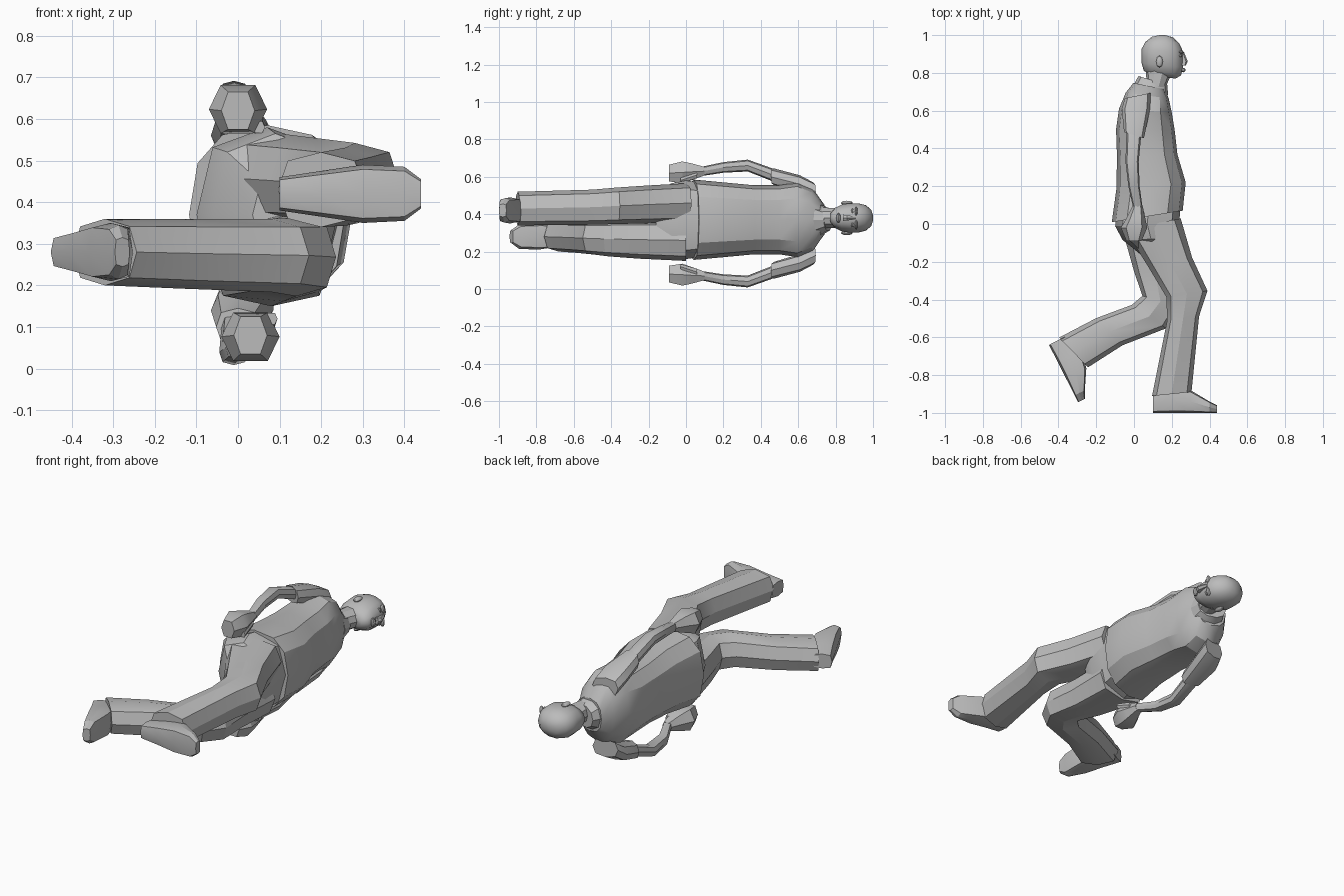
import bpy, bmesh
from math import sin, cos, pi
from mathutils import Vector

if "Cube" in bpy.data.objects:
    bpy.data.objects.remove(bpy.data.objects["Cube"])

# One plain grey for the whole figure
grey = bpy.data.materials.new("plain_grey")
grey.use_nodes = True
colour = (0.5, 0.5, 0.5, 1)
grey.diffuse_color = colour
grey.node_tree.nodes["Principled BSDF"].inputs["Base Color"].default_value = colour


def finish(name, bm, angle):
    """Turn a bmesh into a grey object whose sharp edges stay sharp."""
    bmesh.ops.recalc_face_normals(bm, faces=bm.faces)
    mesh = bpy.data.meshes.new(name)
    bm.to_mesh(mesh)
    bm.free()
    mesh.materials.append(grey)
    obj = bpy.data.objects.new(name, mesh)
    bpy.context.collection.objects.link(obj)
    bpy.ops.object.select_all(action="DESELECT")
    obj.select_set(True)
    bpy.context.view_layer.objects.active = obj
    bpy.ops.object.shade_smooth_by_angle(angle=angle)


def blend(values, amount):
    """Read a list of evenly spaced values at an amount from start to end."""
    place = amount * (len(values) - 1)
    first = int(place)
    last = min(first + 1, len(values) - 1)
    return values[first] + (values[last] - values[first]) * (place - first)


def power(value, exponent):
    return (1 if value > 0 else -1) * abs(value) ** exponent


def loft(name, path, heights, depths, widths, tilts, sides=8, boxy=.75, angle=.5):
    """Skin rounded rings along an x, y path; the other lists are blended."""
    bm = bmesh.new()
    rings = []
    for index, (x, y) in enumerate(path):
        amount = index / (len(path) - 1)
        tilt = blend(tilts, amount)
        centre = Vector((x, y, blend(heights, amount)))
        across = Vector((cos(tilt), sin(tilt), 0)) * blend(depths, amount) / 2
        side = Vector((0, 0, blend(widths, amount) / 2))
        ring = []
        for corner in range(sides):
            turn = 2 * pi * corner / sides
            ring.append(bm.verts.new(centre + across * power(cos(turn), boxy)
                                     + side * power(sin(turn), boxy)))
        rings.append(ring)
    for lower, upper in zip(rings, rings[1:]):
        for corner in range(sides):
            following = (corner + 1) % sides
            bm.faces.new((lower[corner], lower[following],
                          upper[following], upper[corner]))
    bm.faces.new(rings[0])
    bm.faces.new(rings[-1])
    finish(name, bm, angle)


def blob(name, place, size):
    """Add a small low-poly ellipsoid."""
    bm = bmesh.new()
    bmesh.ops.create_uvsphere(bm, u_segments=8, v_segments=6, radius=1)
    for vert in bm.verts:
        vert.co = Vector(place) + Vector(a * b for a, b in zip(vert.co, size))
    finish(name, bm, angle=.6)


# Shirt body, from the sloping hem up to the neck, and its collar
body_middle = [.37]
loft("shirt",
     path=[(.07, .04), (.09, .2), (.07, .36), (.06, .5), (.06, .6), (.07, .68), (.08, .73)],
     heights=body_middle,
     depths=[.38, .37, .32, .31, .28, .23, .17],
     widths=[.43, .4, .37, .37, .4, .33, .18],
     tilts=[.16, 0, -.2], sides=12, boxy=.8)
loft("collar", path=[(.09, .71), (.1, .76)], heights=body_middle,
     depths=[.19, .16], widths=[.18, .12], tilts=[-.3], sides=10, boxy=.9)

# Trouser seat, straight front leg and bent rear leg
loft("trouser_seat", path=[(.08, .1), (.07, 0), (.09, -.08), (.12, -.16)],
     heights=body_middle, depths=[.34, .34, .3, .17], widths=[.39, .42, .39, .2],
     tilts=[.1, 0])
loft("front_trouser_leg",
     path=[(.1, 0), (.19, -.2), (.28, -.37), (.26, -.5), (.2, -.9)],
     heights=[.46, .43], depths=[.3, .24, .22, .17, .21], widths=[.21, .18],
     tilts=[.2, .1])
loft("rear_trouser_leg",
     path=[(.08, 0), (.11, -.25), (.14, -.41), (.08, -.49), (-.13, -.57), (-.32, -.68)],
     heights=[.26, .28], depths=[.3, .22, .2, .22, .2, .22], widths=[.22, .18, .16],
     tilts=[0, 0, -.3, -.6, -.8, -.8])

# Shoes: the same shape set down from the heel and turned with the foot
for label, heel, turn, height in (("front", (.1, -1), 0, .42),
                                  ("rear", (-.45, -.64), -1.1, .28)):
    thickness = [.1, .14, .12, .06, .04]
    path = []
    for along, thick in zip((0, .1, .2, .3, .34), thickness):
        path.append((heel[0] + along * cos(turn) - thick / 2 * sin(turn),
                     heel[1] + along * sin(turn) + thick / 2 * cos(turn)))
    loft(label + "_shoe", path, heights=[height], depths=thickness,
         widths=[.08, .11, .14, .13, .07], tilts=[turn + pi / 2], boxy=.5)

# Arms, mirrored about the body; the right hand swings a little forward
for label, sign, swing in (("left", 1, 0), ("right", -1, .03)):
    def beside(*offsets):
        return [.35 + sign * offset for offset in offsets]

    loft(label + "_sleeve", path=[(.02, .68), (.01, .61), (0, .47)],
         heights=beside(.17, .21, .25), depths=[.14, .15, .11], widths=[.1, .09],
         tilts=[.2, 0, -.3])
    loft(label + "_forearm",
         path=[(0, .49), (-.01, .33), (0, .2), (.02 + swing, .09)],
         heights=beside(.25, .31, .3, .28), depths=[.08, .05], widths=[.07, .05],
         tilts=[0])
    loft(label + "_hand",
         path=[(.02 + swing, .1), (.01 + swing, .03), (swing, -.02), (swing, -.09)],
         heights=beside(.28, .27), depths=[.05, .1, .14, .08],
         widths=[.05, .1, .13, .1], tilts=[0], sides=6)
    loft(label + "_thumb", path=[(.04 + swing, .06), (.05 + swing, -.03)],
         heights=beside(.26, .23), depths=[.03], widths=[.04, .03], tilts=[0],
         sides=6)

# Neck and head
face_middle = .38
loft("neck", path=[(.1, .7), (.12, .75), (.13, .81)], heights=[face_middle],
     depths=[.13, .11, .14], widths=[.12, .11], tilts=[-.2], sides=10, boxy=1)
loft("head",
     path=[(.15, y) for y in (.78, .8, .84, .88, .92, .96, .99, 1)],
     heights=[face_middle],
     depths=[.14, .2, .22, .22, .22, .18, .11, .03],
     widths=[.06, .11, .15, .16, .16, .14, .09, .03],
     tilts=[-.15, 0], sides=14, boxy=.9, angle=.8)

# Face: nose and lips, then brow, eye and ear on both sides
loft("nose", path=[(.25, .91), (.26, .86), (.26, .84)], heights=[face_middle],
     depths=[.03, .05, .03], widths=[.02, .04], tilts=[0], sides=6)
blob("lips", place=(.26, .815, face_middle), size=(.014, .012, .026))
for label, sign in (("left", 1), ("right", -1)):
    eye_line = face_middle + sign * .035
    blob(label + "_brow", place=(.25, .91, eye_line), size=(.014, .008, .026))
    blob(label + "_eye", place=(.245, .89, eye_line), size=(.011, .008, .015))
    blob(label + "_ear", place=(.135, .86, face_middle + sign * .08),
         size=(.018, .032, .012))
